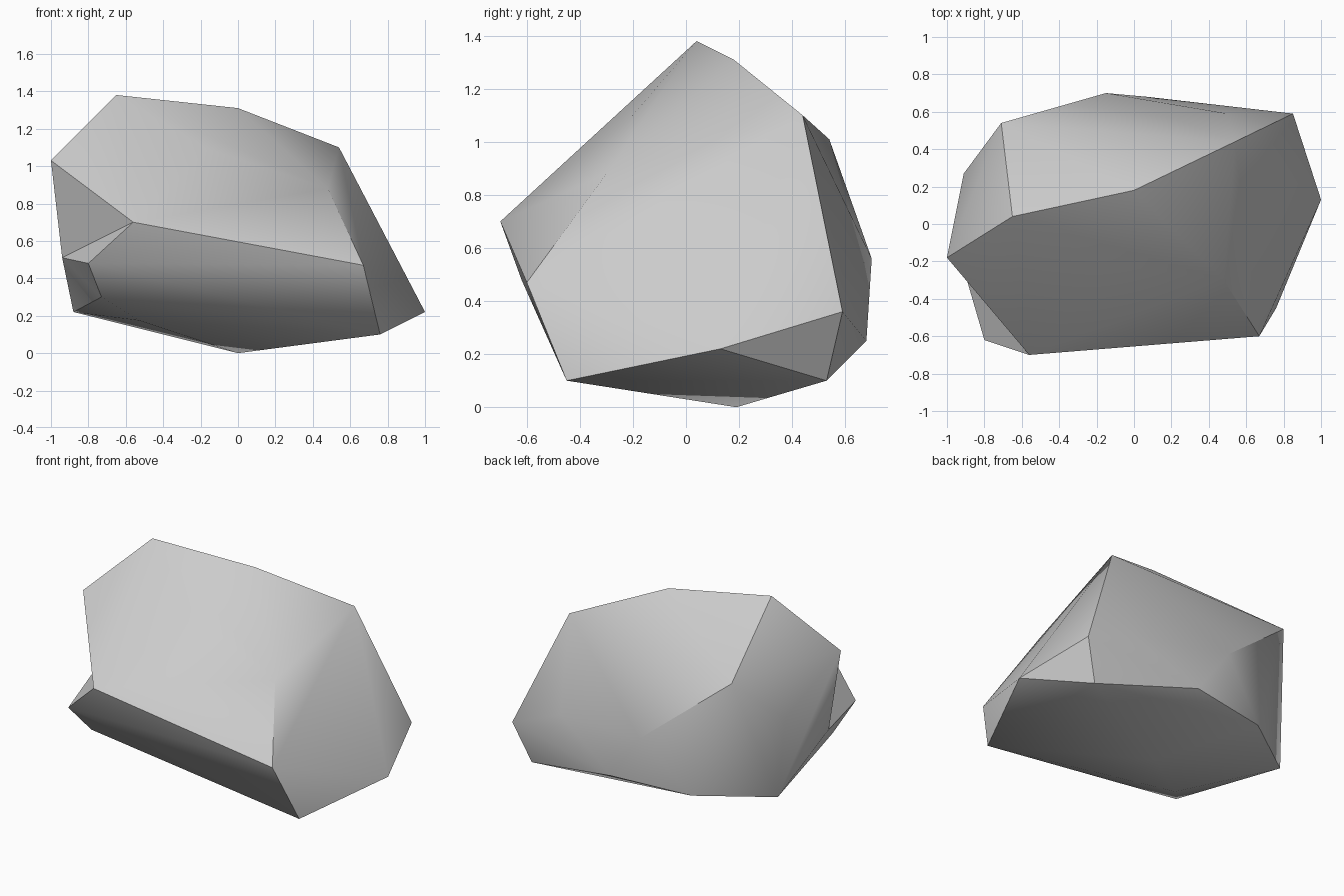
import bpy
import bmesh
import math
from mathutils import Vector

cube = bpy.data.objects.get("Cube")
if cube:
    bpy.data.objects.remove(cube, do_unlink=True)

# Stone colour
stone = bpy.data.materials.new("grey stone")
stone.use_nodes = True
grey = (0.6, 0.6, 0.6, 1)
stone.diffuse_color = grey
stone.node_tree.nodes["Principled BSDF"].inputs["Base Color"].default_value = grey

# Corners of the boulder, grouped by part
corners = {
    # crown
    "peak": (-.65, .04, 1.38), "crest": (0, .18, 1.31),
    "left_shoulder": (.54, .44, 1.10), "right_shoulder": (-1, -.18, 1.03),
    "back_shoulder": (-.71, .54, 1.01),
    # sloping front
    "front_slope": (-.16, -.21, 1.09), "front_bend": (.48, -.30, .88),
    "brow_right": (-.56, -.70, .70), "brow_left": (.67, -.60, .47),
    "chin_right": (-.80, -.62, .48),
    # sides
    "right_side": (-.91, .27, .73), "right_notch": (-.94, -.14, .51),
    "left_side": (1, .13, .22), "left_back": (.85, .59, .36),
    # back
    "back_bulge": (-.15, .70, .56), "back_low": (.07, .68, .25),
    "back_foot": (-.46, .60, .23),
    # underside
    "base": (0, .19, 0), "foot_front_left": (.76, -.45, .10),
    "foot_back_left": (.75, .53, .10), "foot_front_right": (-.73, -.48, .30),
    "foot_back_right": (-.88, .305, .22), "belly": (-.53, -.25, .175),
}

bm = bmesh.new()
for point in corners.values():
    bm.verts.new(point)
bmesh.ops.convex_hull(bm, input=bm.verts[:])


def corner(name):
    target = Vector(corners[name])
    return min(bm.verts, key=lambda v: (v.co - target).length)


def edge_between(a, b):
    return bm.edges.get((corner(a), corner(b)))


# Hollow under the right brow: turn the ridge into a valley
ridge = edge_between("right_shoulder", "chin_right")
if ridge:
    bmesh.utils.edge_rotate(ridge, True)

# Shallow dent in the back
rim = edge_between("back_bulge", "left_back")
if rim:
    cut = bmesh.ops.subdivide_edges(bm, edges=[rim], cuts=1)
    for item in cut["geom_inner"]:
        if isinstance(item, bmesh.types.BMVert):
            item.co = (.50, .59, .50)
bmesh.ops.triangulate(bm, faces=[f for f in bm.faces if len(f.verts) > 3])
bmesh.ops.recalc_face_normals(bm, faces=bm.faces[:])

mesh = bpy.data.meshes.new("boulder")
bm.to_mesh(mesh)
bm.free()
mesh.materials.append(stone)
boulder = bpy.data.objects.new("boulder", mesh)
bpy.context.collection.objects.link(boulder)

# Soft shading over gentle bends, crisp ridges elsewhere
bpy.ops.object.select_all(action="DESELECT")
boulder.select_set(True)
bpy.context.view_layer.objects.active = boulder
bpy.ops.object.shade_smooth_by_angle(angle=math.radians(30))
